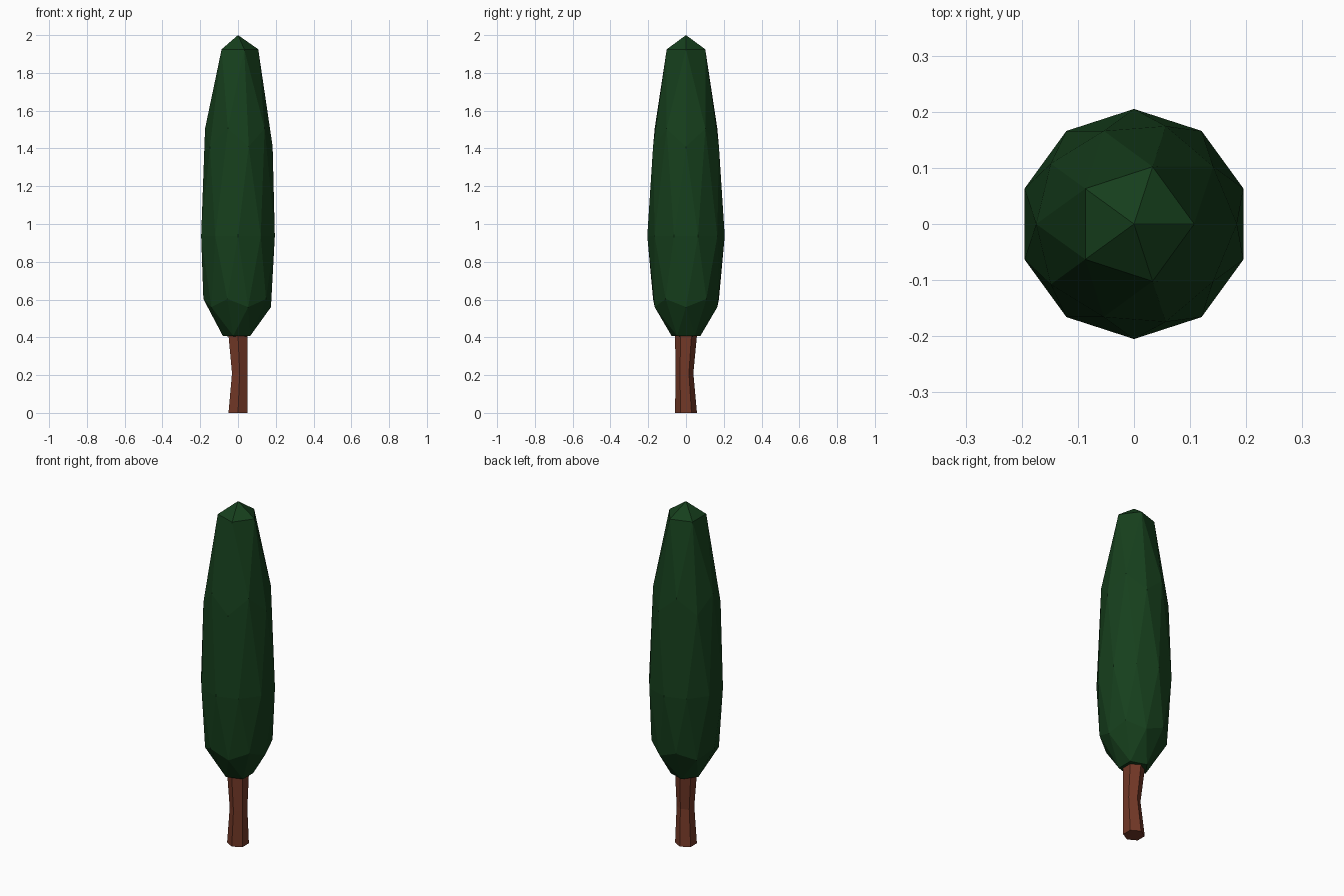
import bpy, bmesh, math
from mathutils import Vector

if "Cube" in bpy.data.objects:
    bpy.data.objects.remove(bpy.data.objects["Cube"])


def finish(bm, name, color):
    bmesh.ops.recalc_face_normals(bm, faces=bm.faces)
    mesh = bpy.data.meshes.new(name)
    bm.to_mesh(mesh)
    bm.free()
    mat = bpy.data.materials.new(name + "_color")
    mat.diffuse_color = (*color, 1)
    mat.use_nodes = True
    mat.node_tree.nodes["Principled BSDF"].inputs["Base Color"].default_value = mat.diffuse_color
    mesh.materials.append(mat)
    obj = bpy.data.objects.new(name, mesh)
    bpy.context.collection.objects.link(obj)
    return obj


# Foliage: icosphere whose rings are moved to new heights
# (unit sphere height, height in model, radius)
rings = [(1, 2.0, .204), (.851, 1.925, .204), (.526, 1.505, .205),
         (.447, 1.41, .205), (0, .936, .205), (-.447, .603, .205),
         (-.526, .56, .205), (-.851, .408, .153), (-1, .40, .153)]
bm = bmesh.new()
bmesh.ops.create_icosphere(bm, subdivisions=2, radius=1)
for v in bm.verts:
    _, z, r = min(rings, key=lambda k: abs(k[0] - v.co.z))
    v.co = Vector((v.co.x * r, v.co.y * r, z))
finish(bm, "foliage", (.008, .05, .012))

# Trunk: six-sided, with a slimmer, shifted middle ring
bm = bmesh.new()
loops = []
for z, r, cx, cy in [(0, .058, 0, 0), (.21, .047, .009, -.008), (.41, .058, 0, 0)]:
    loops.append([bm.verts.new((cx + r * math.sin(i * math.pi / 3),
                                cy + r * math.cos(i * math.pi / 3), z))
                  for i in range(6)])
for a, b in zip(loops, loops[1:]):
    for i in range(6):
        j = (i + 1) % 6
        bm.faces.new((a[i], a[j], b[j], b[i]))
bm.faces.new(loops[0])
bm.faces.new(loops[-1])
finish(bm, "trunk", (.17, .04, .02))
